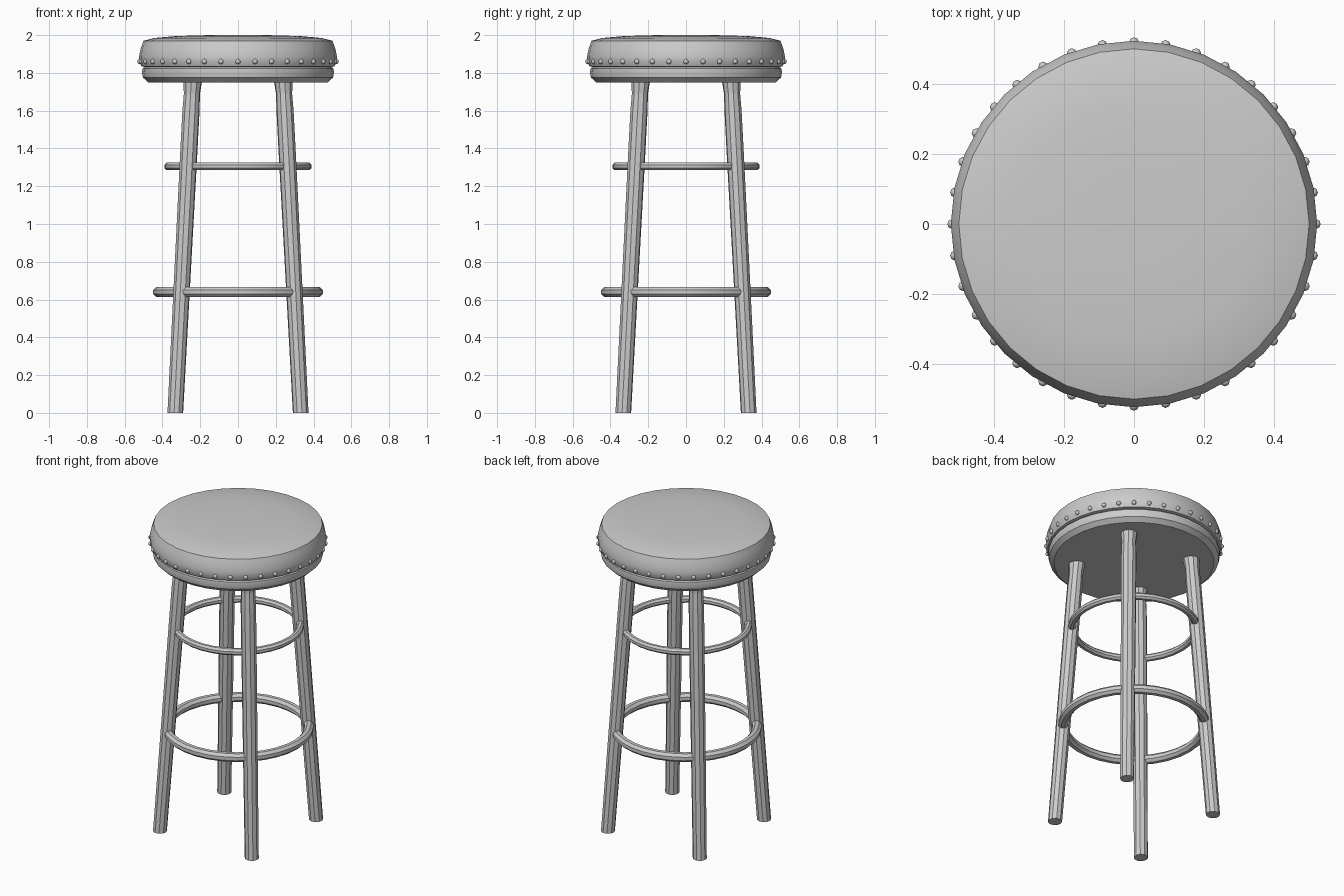
import bpy, bmesh, math
from mathutils import Vector, Matrix

if "Cube" in bpy.data.objects:
    bpy.data.objects.remove(bpy.data.objects["Cube"])


def make_object(name, bm, smooth=None):
    bmesh.ops.recalc_face_normals(bm, faces=bm.faces)
    me = bpy.data.meshes.new(name)
    bm.to_mesh(me)
    bm.free()
    ob = bpy.data.objects.new(name, me)
    bpy.context.collection.objects.link(ob)
    if smooth:
        bpy.ops.object.select_all(action='DESELECT')
        ob.select_set(True)
        bpy.context.view_layer.objects.active = ob
        bpy.ops.object.shade_smooth_by_angle(angle=math.radians(smooth))
    return ob


def loft(name, sections, sides, smooth=None, turn=0.0):
    """Skin circular sections (centre x, y, z, radius) and cap both ends."""
    bm = bmesh.new()
    rings = []
    for x, y, z, r in sections:
        rings.append([bm.verts.new((x + r * math.cos(turn + math.tau * i / sides),
                                    y + r * math.sin(turn + math.tau * i / sides), z))
                      for i in range(sides)])
    for a, b in zip(rings, rings[1:]):
        for i in range(sides):
            j = (i + 1) % sides
            bm.faces.new((a[i], a[j], b[j], b[i]))
    bm.faces.new(rings[0])
    bm.faces.new(rings[-1])
    return make_object(name, bm, smooth)


def hoop(name, z, major, minor, segs=32, sides=8):
    bm = bmesh.new()
    rings = []
    for i in range(segs):
        a = math.tau * i / segs
        rings.append([])
        for k in range(sides):
            t = math.tau * (k + 0.5) / sides
            r = major + minor * math.cos(t)
            rings[-1].append(bm.verts.new((r * math.cos(a), r * math.sin(a),
                                           z + minor * math.sin(t))))
    for i in range(segs):
        a, b = rings[i], rings[(i + 1) % segs]
        for k in range(sides):
            m = (k + 1) % sides
            bm.faces.new((a[k], b[k], b[m], a[m]))
    return make_object(name, bm, 30)


# Padded cushion and wooden base below it
cushion = [(0.47, 1.825), (0.512, 1.835), (0.523, 1.86), (0.523, 1.89),
           (0.515, 1.93), (0.50, 1.97), (0.44, 1.985), (0.33, 1.995), (0.15, 2.0)]
loft("seat_cushion", [(0, 0, z, r) for r, z in cushion], 32, 35)
base = [(0.475, 1.75), (0.503, 1.775), (0.508, 1.80), (0.506, 1.822), (0.49, 1.835)]
loft("seat_base", [(0, 0, z, r) for r, z in base], 32, 30)

# Studs around the cushion edge
bm = bmesh.new()
for i in range(36):
    a = math.radians(10 * i)
    pos = Vector((0.519 * math.cos(a), 0.519 * math.sin(a), 1.86))
    bmesh.ops.create_uvsphere(bm, u_segments=8, v_segments=6, radius=0.014,
                              matrix=Matrix.Translation(pos))
make_object("seat_studs", bm, 60)

# Four splayed legs with a slight neck under the seat
leg = [(0.332, 0.0, 0.042), (0.262, 1.35, 0.046), (0.249, 1.60, 0.046),
       (0.244, 1.69, 0.043), (0.240, 1.76, 0.051)]
for sx, side in ((-1, "left"), (1, "right")):
    for sy, end in ((-1, "front"), (1, "back")):
        loft(f"{end}_{side}_leg", [(sx * c, sy * c, z, r) for c, z, r in leg],
             10, None, math.atan2(sy, sx))

# Round stretchers
hoop("upper_footrest_ring", 1.305, 0.37, 0.022)
hoop("lower_footrest_ring", 0.64, 0.422, 0.029)
